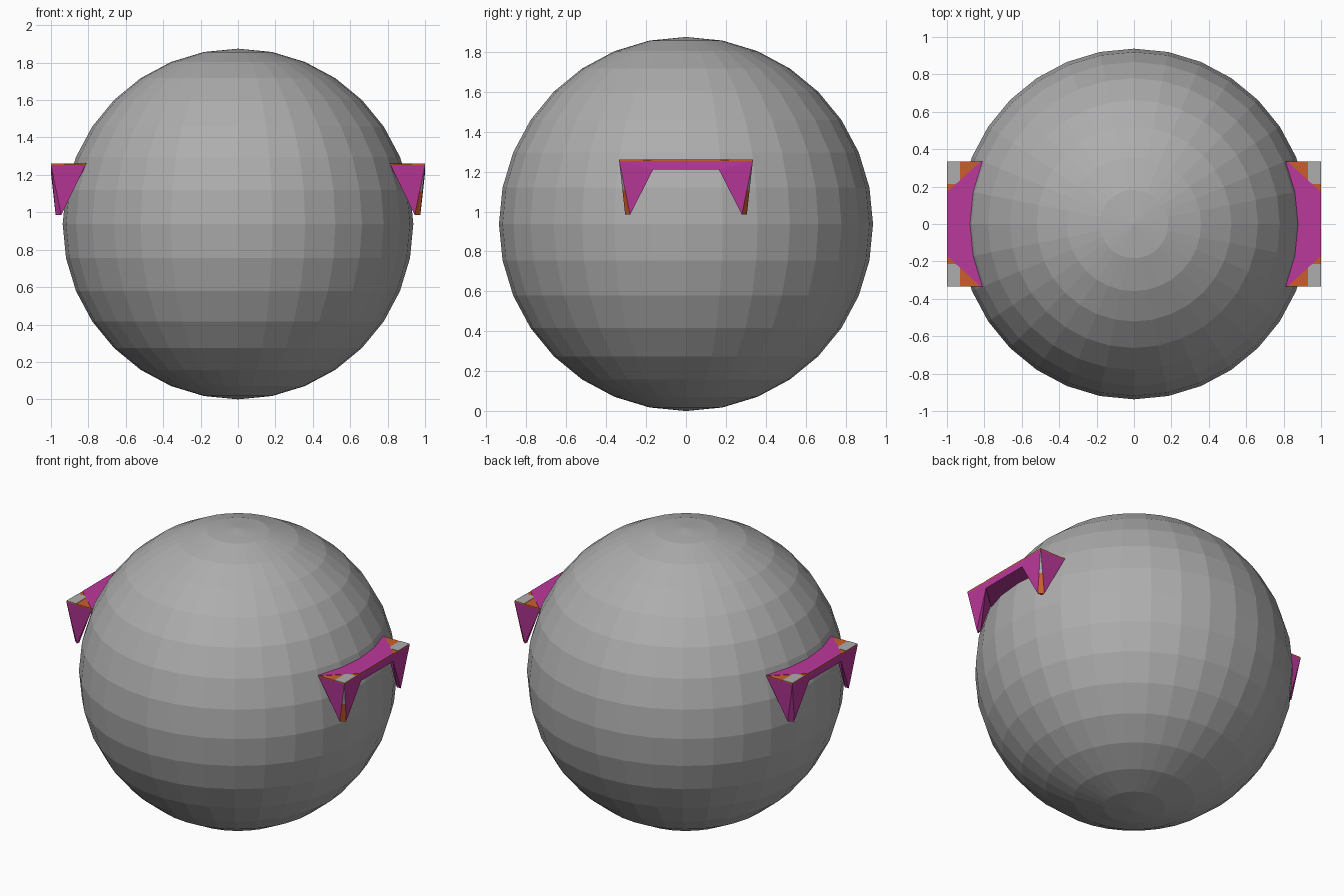
import bpy, bmesh
from mathutils import Vector

if "Cube" in bpy.data.objects:
    bpy.data.objects.remove(bpy.data.objects["Cube"])

R = 0.9375
TOP = 1.26


def mat(name, rgb):
    m = bpy.data.materials.new(name)
    m.diffuse_color = (*rgb, 1)
    m.use_nodes = True
    m.node_tree.nodes["Principled BSDF"].inputs["Base Color"].default_value = m.diffuse_color
    return m


GREY = mat("grey", (0.42, 0.42, 0.42))
MAGENTA = mat("magenta", (0.50, 0.04, 0.33))
ORANGE = mat("orange", (0.60, 0.11, 0.025))


def finish(name, bm, mats):
    bmesh.ops.recalc_face_normals(bm, faces=bm.faces)
    me = bpy.data.meshes.new(name)
    bm.to_mesh(me)
    bm.free()
    for m in mats:
        me.materials.append(m)
    ob = bpy.data.objects.new(name, me)
    bpy.context.collection.objects.link(ob)
    return ob


def slab(name, outline, z0, z1, material, sx, sy=1):
    """Flat plate from an outline, mirrored to the wanted side."""
    bm = bmesh.new()
    face = bm.faces.new([bm.verts.new((x * sx, y * sy, z0)) for x, y in outline])
    ext = bmesh.ops.extrude_face_region(bm, geom=[face])["geom"]
    for v in ext:
        if isinstance(v, bmesh.types.BMVert):
            v.co.z = z1
    if face.is_valid and len(bm.faces) < len(outline) + 2:
        bm.faces.new([v for v in bm.verts if v.co.z == z0])
    return finish(name, bm, [material])


def leg(name, sx, sy):
    """Tapered leg with a narrow chamfer on its outer corner."""
    pts = [(1, .335, 1.253), (1, .165, 1.253), (.815, .335, 1.253),
           (1, .165, 1.21), (.945, .305, .985), (.975, .28, .985), (.945, .28, .985)]
    bm = bmesh.new()
    for x, y, z in pts:
        bm.verts.new((x * sx, y * sy, z))
    bmesh.ops.convex_hull(bm, input=bm.verts)
    bmesh.ops.bisect_plane(bm, geom=bm.verts[:] + bm.edges[:] + bm.faces[:],
                           plane_co=(0, 0, 1.11), plane_no=(0, 0, 1))
    bmesh.ops.recalc_face_normals(bm, faces=bm.faces)
    # the chamfer is painted on the right side only
    if sx > 0:
        for f in bm.faces:
            if f.normal.x > .35 and f.normal.y * sy > .35:
                f.material_index = 2 if f.calc_center_median().z > 1.11 else 1
    finish(name, bm, [MAGENTA, ORANGE, GREY])


# ball
bm = bmesh.new()
bmesh.ops.create_uvsphere(bm, u_segments=32, v_segments=16, radius=R)
bmesh.ops.translate(bm, verts=bm.verts, vec=Vector((0, 0, R)))
finish("ball", bm, [GREY])

# brackets on both sides
for side, sx in (("right", 1), ("left", -1)):
    slab(side + "_bar", [(.79, -.32), (.83, -.32), (1, -.165), (1, .165), (.83, .32), (.79, .32)],
         1.21, 1.253, MAGENTA, sx)
    slab(side + "_bar_trim", [(.79, -.335), (1, -.335), (1, .335), (.79, .335)],
         1.253, 1.259, ORANGE, sx)
    slab(side + "_bar_cover", [(.79, -.335), (.82, -.335), (1, -.17), (1, .17), (.82, .335), (.79, .335)],
         1.259, 1.261, MAGENTA, sx)
    for end, sy in (("front", -1), ("back", 1)):
        leg(f"{side}_{end}_leg", sx, sy)
        slab(f"{side}_{end}_corner_plate",
             [(.93, .335), (1, .335), (1, .215), (.95, .215), (.93, .234)],
             1.259, 1.261, GREY, sx, sy)
